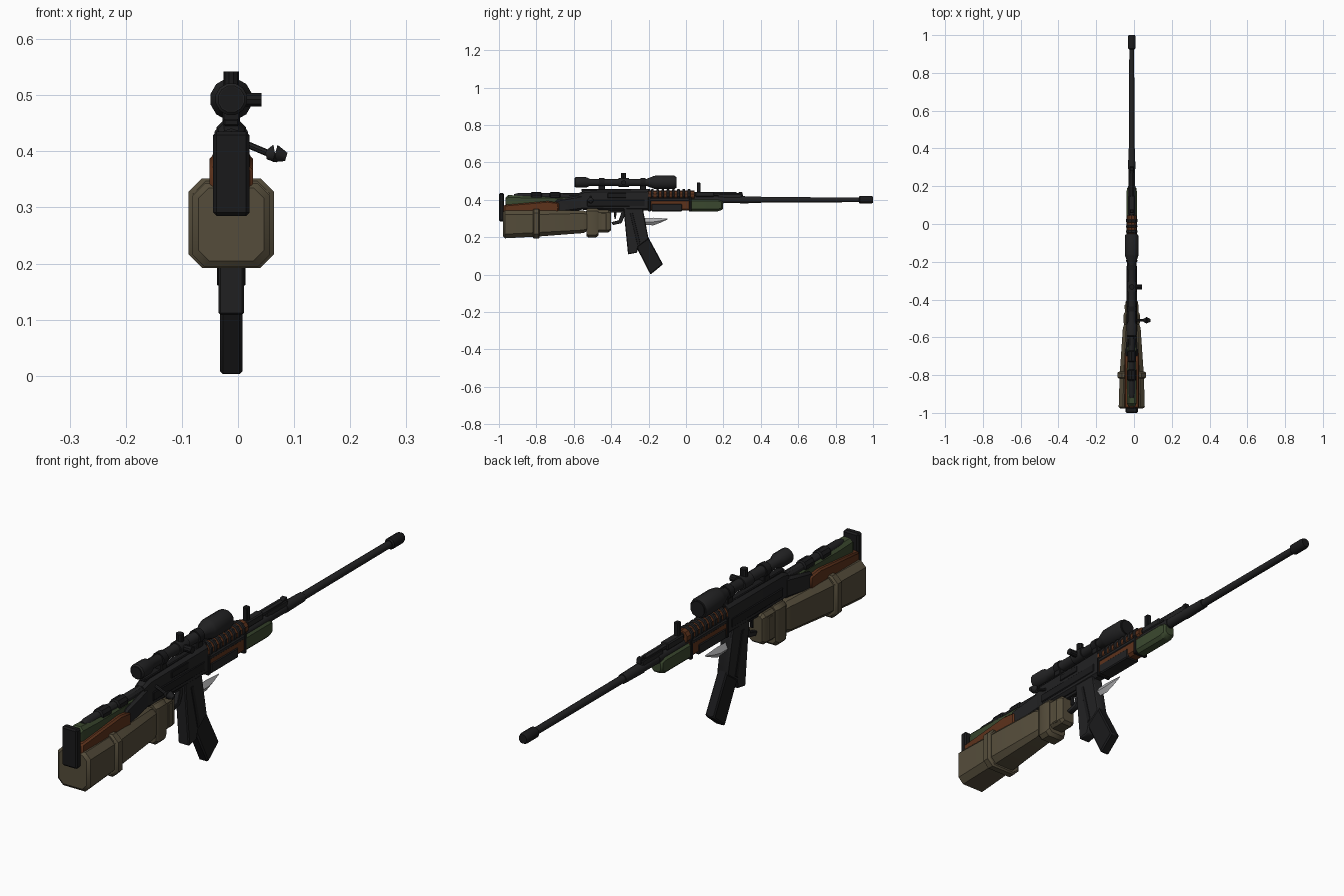
import bpy, bmesh, math
from mathutils import Vector

CX = -0.012  # centre plane of the rifle


def material(name, r, g, b):
    m = bpy.data.materials.new(name)
    m.diffuse_color = (r, g, b, 1)
    return m


METAL = material("dark metal", 0.016, 0.016, 0.017)
BLACK = material("black metal", 0.010, 0.010, 0.011)
TAN = material("tan canvas", 0.090, 0.073, 0.043)
GREEN = material("olive green", 0.043, 0.065, 0.028)
WOOD = material("brown wood", 0.110, 0.032, 0.011)
STEEL = material("bright steel", 0.42, 0.42, 0.43)


def finish(name, bm, mat, bevel=0):
    bmesh.ops.recalc_face_normals(bm, faces=bm.faces)
    if bevel:
        bmesh.ops.bevel(bm, geom=bm.edges[:], offset=bevel, segments=1, affect='EDGES')
    me = bpy.data.meshes.new(name)
    bm.to_mesh(me)
    bm.free()
    me.materials.append(mat)
    me.shade_smooth()
    me.set_sharp_from_angle(angle=math.radians(35))
    ob = bpy.data.objects.new(name, me)
    bpy.context.collection.objects.link(ob)
    return ob


def skin(name, rings, mat, bevel=0):
    """Join rings of equal point count and cap both ends."""
    bm = bmesh.new()
    rows = [[bm.verts.new(p) for p in r] for r in rings]
    n = len(rows[0])
    for a, b in zip(rows, rows[1:]):
        for i in range(n):
            bm.faces.new((a[i], a[(i + 1) % n], b[(i + 1) % n], b[i]))
    bm.faces.new(rows[0])
    bm.faces.new(rows[-1][::-1])
    return finish(name, bm, mat, bevel)


def plate(name, prof, hw, mat, bevel=0.004, x=CX):
    """Side profile of (y, z) points extruded across x."""
    return skin(name, [[(x + s * hw, y, z) for y, z in prof] for s in (-1, 1)], mat, bevel)


def box(name, y0, y1, z0, z1, hw, mat, bevel=0.004, x=CX):
    return plate(name, [(y0, z0), (y1, z0), (y1, z1), (y0, z1)], hw, mat, bevel, x)


def turned(name, prof, z, mat, n=12, x=CX):
    """Lathe of (y, radius) points around an axis along y."""
    rings = [[(x + r * math.cos(math.tau * (i + .5) / n), y,
               z + r * math.sin(math.tau * (i + .5) / n)) for i in range(n)] for y, r in prof]
    return skin(name, rings, mat)


def rod(name, a, b, r0, r1, mat, n=10):
    a, b = Vector(a), Vector(b)
    q = (b - a).to_track_quat('Z', 'Y')
    rings = [[p + q @ Vector((r * math.cos(math.tau * i / n), r * math.sin(math.tau * i / n), 0))
              for i in range(n)] for p, r in ((a, r0), (b, r1))]
    return skin(name, rings, mat)


def octo(name, secs, mat):
    """Loft of chamfered boxes: (y, half width, z0, z1, chamfer)."""
    rings = []
    for y, w, z0, z1, c in secs:
        q = [(w - c, z0), (w, z0 + c), (w, z1 - c), (w - c, z1)]
        q += [(-u, v) for u, v in q[::-1]]
        rings.append([(CX + u, y, v) for u, v in q])
    return skin(name, rings, mat)


# Barrel and muzzle
turned("barrel", [(-.2, .02), (.2, .02), (.2, .018), (.29, .018), (.29, .02), (.40, .018),
                  (.40, .0145), (.93, .0135)], .40, METAL)
turned("muzzle_brake", [(.925, .016), (.93, .021), (.99, .021), (1.0, .017)], .40, BLACK)
turned("gas_tube", [(.03, .013), (.27, .012)], .43, METAL, 8)
box("gas_block", .17, .30, .40, .432, .013, METAL)
plate("front_sight", [(.255, .42), (.305, .42), (.30, .442), (.285, .442), (.28, .435), (.26, .435)], .010, BLACK, .002)
box("rear_sight_base", .05, .15, .415, .442, .016, METAL)
box("sight_post", .058, .078, .43, .492, .010, BLACK, .003)

# Handguard
octo("handguard_front", [(.015, .027, .338, .405, .012), (.17, .027, .338, .405, .012),
                         (.19, .025, .345, .40, .012), (.197, .018, .352, .393, .008)], GREEN)
octo("handguard_wood", [(-.2, .026, .342, .41, .010), (.03, .026, .342, .41, .010)], WOOD)
box("handguard_panel", -.185, -.02, .338, .378, .029, METAL)
box("handguard_upper_band", -.2, .02, .392, .41, .0285, METAL)
for i, y in enumerate((-.195, .022)):
    box("handguard_band_%d" % i, y - .007, y + .007, .337, .415, .0295, BLACK, .003)
turned("upper_guard", [(-.2, .026), (.045, .026)], .424, WOOD, 10)
for i in range(8):
    y = -.18 + i * .028
    turned("guard_rib_%d" % i, [(y - .007, .028), (y - .005, .031), (y + .005, .031), (y + .007, .028)],
           .426, METAL, 10)

# Receiver
octo("receiver", [(-.575, .020, .35, .435, .008), (-.54, .024, .345, .45, .010),
                  (-.2, .026, .342, .455, .012)], METAL)
box("receiver_side_plate", -.53, -.22, .365, .40, .028, BLACK, .003)
box("top_rail", -.56, -.19, .445, .458, .014, BLACK, .003)
box("ejection_port", -.42, -.32, .41, .435, .008, BLACK, .002, CX + .02)
rod("bolt_arm", (CX + .01, -.51, .42), (.062, -.51, .393), .006, .006, METAL, 8)
rod("bolt_knob_inner", (.050, -.51, .393), (.066, -.51, .396), .008, .017, METAL)
rod("bolt_knob", (.066, -.51, .396), (.086, -.51, .39), .017, .008, METAL)

# Scope, mounts and turrets
turned("scope", [(-.595, .024), (-.59, .029), (-.535, .029), (-.515, .020), (-.21, .020),
                 (-.17, .036), (-.16, .038), (-.065, .038), (-.056, .034)], .493, METAL, 12)
for i, (y, r) in enumerate(((-.597, .022), (-.055, .030))):
    turned("scope_lens_%d" % i, [(y, r), (y + .004, r)], .493, BLACK)
for i, y in enumerate((-.45, -.23)):
    box("scope_mount_%d" % i, y - .017, y + .017, .452, .482, .016, BLACK, .003)
    turned("scope_ring_%d" % i, [(y - .014, .025), (y + .014, .025)], .493, BLACK)
turned("turret_collar", [(-.36, .025), (-.305, .025)], .493, METAL)
rod("top_turret", (CX, -.333, .50), (CX, -.333, .542), .014, .014, BLACK)
rod("side_turret", (CX, -.333, .492), (.042, -.333, .492), .013, .013, BLACK)

# Magazine, trigger and blade
plate("magazine_upper", [(-.335, .36), (-.232, .36), (-.2, .19), (-.255, .15), (-.262, .117), (-.31, .108)],
      .023, METAL)
plate("magazine_lower", [(-.275, .165), (-.21, .215), (-.123, .055), (-.19, 0)], .020, BLACK, .005)
for s in (-1, 1):
    plate("magazine_rib_%d" % s, [(-.30, .33), (-.285, .33), (-.245, .17), (-.26, .16)], .003, BLACK, .001,
          CX + s * .022)
plate("trigger_guard", [(-.42, .345), (-.32, .345), (-.32, .33), (-.345, .275), (-.39, .265), (-.40, .28),
                        (-.36, .29), (-.345, .332), (-.42, .332)], .010, METAL, .002)
plate("trigger", [(-.385, .34), (-.37, .34), (-.375, .30), (-.383, .295)], .005, BLACK, .001)
skin("blade", [[(CX + sx, y, z) for sx, z in ((0, z0), (w, zm), (0, z1), (-w, zm))]
               for y, z0, zm, z1, w in ((-.24, .268, .282, .302, .012), (-.175, .263, .282, .304, .012),
                                        (-.14, .276, .287, .302, .008), (-.098, .295, .297, .299, .001))], STEEL)

# Stock
plate("stock_wood", [(-.975, .325), (-.68, .335), (-.68, .385), (-.74, .393), (-.975, .372)], .039, WOOD, .006)
octo("stock_neck", [(-.70, .034, .33, .39, .008), (-.69, .034, .33, .40, .008),
                    (-.56, .024, .345, .425, .010)], METAL)
octo("cheek_pad", [(-.965, .018, .37, .41, .008), (-.95, .026, .36, .425, .012),
                   (-.86, .026, .365, .422, .012), (-.60, .020, .375, .415, .008)], GREEN)
turned("stock_tube", [(-.92, .012), (-.90, .017), (-.56, .017)], .418, METAL, 10)
for i, y in enumerate((-.80, -.70)):
    turned("stock_tube_ring_%d" % i, [(y - .03, .018), (y - .024, .023), (y + .024, .023), (y + .03, .018)],
           .418, BLACK, 10)
box("butt_plate", -1.0, -.972, .285, .435, .0325, BLACK, .006)

# Canvas bag under the stock
octo("stock_bag", [(-.978, .058, .205, .335, .018), (-.968, .069, .194, .343, .022),
                   (-.80, .064, .203, .343, .022), (-.55, .047, .222, .343, .016),
                   (-.53, .040, .232, .335, .012)], TAN)
octo("bag_strap", [(-.818, .068, .198, .347, .022), (-.812, .076, .192, .352, .024),
                   (-.788, .076, .192, .352, .024), (-.782, .068, .198, .347, .022)], TAN)
octo("grip_bag", [(-.56, .036, .24, .335, .012), (-.50, .036, .225, .345, .012),
                  (-.415, .034, .226, .345, .012), (-.402, .026, .236, .335, .008)], TAN)
octo("grip_strap", [(-.532, .038, .206, .35, .012), (-.522, .044, .198, .354, .014),
                    (-.482, .044, .198, .354, .014), (-.468, .038, .210, .35, .012)], TAN)
box("grip_buckle", -.455, -.425, .235, .33, .037, TAN, .004)
